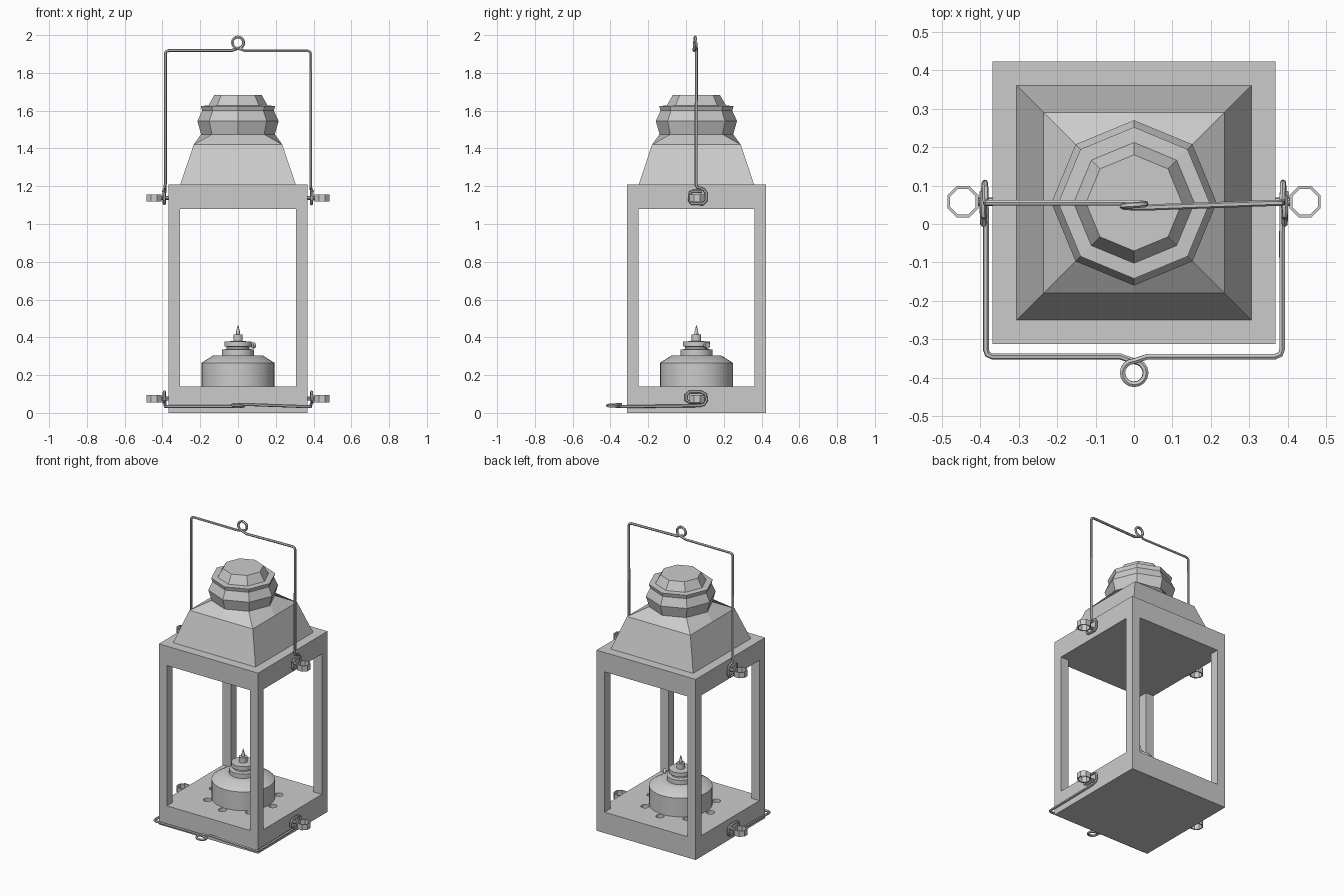
import bpy, bmesh, math
from mathutils import Vector, Matrix

if "Cube" in bpy.data.objects:
    bpy.data.objects.remove(bpy.data.objects["Cube"])

CY = 0.055  # lantern axis in y


def finish(name, bm, smooth=False):
    bmesh.ops.recalc_face_normals(bm, faces=bm.faces)
    me = bpy.data.meshes.new(name)
    bm.to_mesh(me)
    bm.free()
    ob = bpy.data.objects.new(name, me)
    bpy.context.collection.objects.link(ob)
    if smooth:
        smooth_edges(ob)
    return ob


def smooth_edges(ob):
    bpy.ops.object.select_all(action='DESELECT')
    ob.select_set(True)
    bpy.context.view_layer.objects.active = ob
    bpy.ops.object.shade_smooth_by_angle(angle=math.radians(35))


def box(bm, size, loc):
    bmesh.ops.create_cube(bm, size=1, matrix=Matrix.Translation(loc) @ Matrix.Diagonal((*size, 1)))


def loft(bm, rings, closed=False):
    """Bridge equal-length rings of points; cap the ends unless closed."""
    vs = [[bm.verts.new(p) for p in r] for r in rings]
    n = len(vs[0])
    pairs = list(zip(vs, vs[1:])) + ([(vs[-1], vs[0])] if closed else [])
    for a, b in pairs:
        for i in range(n):
            bm.faces.new((a[i], a[(i + 1) % n], b[(i + 1) % n], b[i]))
    if not closed:
        bm.faces.new(vs[0])
        bm.faces.new(vs[-1])


def ring(r, z, n, x=0, y=CY, turn=0.0):
    return [(x + r * math.cos(turn + 2 * math.pi * i / n),
             y + r * math.sin(turn + 2 * math.pi * i / n), z) for i in range(n)]


def square(h, z):
    pts = [(1, 0), (1, 1), (0, 1), (-1, 1), (-1, 0), (-1, -1), (0, -1), (1, -1)]
    return [(h * x, CY + h * y, z) for x, y in pts]


def cut(ob, cutter):
    cutter.hide_render = True
    mod = ob.modifiers.new("cut", 'BOOLEAN')
    mod.object = cutter
    mod.operation = 'DIFFERENCE'
    mod.solver = 'EXACT'
    bpy.context.view_layer.objects.active = ob
    bpy.ops.object.modifier_apply(modifier=mod.name)
    bpy.data.objects.remove(cutter)


# Box frame with windows on all four sides and vent holes in the floor
bm = bmesh.new()
box(bm, (0.735, 0.735, 1.21), (0, CY, 0.605))
frame = finish("lantern_frame", bm)
for size in ((0.615, 1, 0.94), (1, 0.615, 0.94)):
    bm = bmesh.new()
    box(bm, size, (0, CY, 0.61))
    cut(frame, finish("window_cutter", bm))
for i in range(8):
    a = 2 * math.pi * i / 8
    bm = bmesh.new()
    loft(bm, [ring(0.026, z, 12, 0.22 * math.cos(a), CY + 0.22 * math.sin(a)) for z in (0.10, 0.2)])
    cut(frame, finish("vent_cutter", bm))

# Roof: square hood blending into the octagonal chimney cap
bm = bmesh.new()
loft(bm, [square(0.305, 1.21), square(0.235, 1.42)] +
     [ring(r, z, 8) for r, z in ((0.195, 1.475), (0.215, 1.545), (0.19, 1.60),
                                 (0.197, 1.625), (0.157, 1.627), (0.125, 1.683))])
finish("roof", bm)

# Oil burner
bm = bmesh.new()
loft(bm, [ring(r, z, 32) for r, z in (
    (0.193, 0.139), (0.193, 0.265), (0.13, 0.305), (0.085, 0.305), (0.085, 0.335),
    (0.06, 0.338), (0.06, 0.35), (0.072, 0.352), (0.072, 0.378), (0.025, 0.38), (0.025, 0.415))])
finish("oil_burner", bm, True)
bm = bmesh.new()
loft(bm, [ring(r, z, 10) for r, z in ((0.012, 0.412), (0.009, 0.435), (0.001, 0.465))])
finish("flame", bm, True)

# Wick adjusting knob
bm = bmesh.new()
loft(bm, [ring(r, z, 12, y=0) for r, z in ((0.006, 0.05), (0.006, 0.088), (0.016, 0.09), (0.016, 0.105))])
bm.transform(Matrix.Translation((0, CY, 0.357)) @ Matrix.Rotation(math.radians(35), 4, 'Z')
             @ Matrix.Rotation(math.radians(90), 4, 'Y'))
finish("wick_knob", bm, True)

# Octagonal screw eyes, upper and lower pair
for level, z in (("upper", 1.138), ("lower", 0.075)):
    for side, s in (("left", -1), ("right", 1)):
        bm = bmesh.new()
        t = math.pi / 8
        x = s * 0.445
        loft(bm, [ring(r, z + h, 8, x, CY + 0.003, t) for r, h in
                  ((0.044, -0.019), (0.044, 0.019), (0.036, 0.019), (0.036, -0.019))], True)
        stem = [ring(0.011, h, 10, 0, 0) for h in (0.36, 0.407)]
        loft(bm, [[(s * p[2], CY + 0.003 + p[0], z + p[1]) for p in r] for r in stem])
        finish(f"{level}_{side}_eye", bm)


def wire(name, pts, radius=0.008):
    cu = bpy.data.curves.new(name, 'CURVE')
    cu.dimensions = '3D'
    cu.bevel_depth = radius
    cu.bevel_resolution = 1
    cu.use_fill_caps = True
    sp = cu.splines.new('POLY')
    sp.points.add(len(pts) - 1)
    for p, co in zip(sp.points, pts):
        p.co = (*co, 1)
    ob = bpy.data.objects.new(name, cu)
    bpy.context.collection.objects.link(ob)
    bpy.ops.object.select_all(action='DESELECT')
    ob.select_set(True)
    bpy.context.view_layer.objects.active = ob
    bpy.ops.object.convert(target='MESH')
    smooth_edges(bpy.context.view_layer.objects.active)


def handle(name, hook, to_world, reach):
    """hook: (y, z) points from the free end to the straight arm; reach: arm length."""
    def arm(s):
        n = len(hook)
        return [(s * (0.394 - 0.009 * i / (n - 1)), y, z) for i, (y, z) in enumerate(hook)]

    def top(x, u, d):
        return to_world(x, reach + u, d)
    corner = [(0.385, -0.018), (0.381, -0.006), (0.367, 0)]
    left = arm(-1) + [top(-x, u, 0.003) for x, u in corner]
    right = arm(1) + [top(x, u, 0.003) for x, u in corner]
    # Central hanging loop, slightly helical so the wire passes itself
    loop = [top(-0.035, 0, 0.003)]
    for i in range(17):
        a = -math.pi / 2 + 2 * math.pi * i / 16
        loop.append(top(0.030 * math.cos(a), 0.042 + 0.030 * math.sin(a), 0.003 - 0.012 * i / 16))
    loop.append(top(0.035, 0, -0.009))
    wire(name, left + loop + right[::-1])


# Raised carrying handle
handle("carry_handle",
       [(0.085, 1.172), (0.04, 1.175), (0.022, 1.168), (0.018, 1.125), (0.03, 1.108),
        (0.09, 1.106), (0.106, 1.122), (0.106, 1.165), (0.095, 1.182), (0.06, 1.195), (0.053, 1.21)],
       lambda x, u, d: (x, CY - 0.003 + d, u), 1.918)

# Lower handle folded forward under the front
handle("lower_handle",
       [(0.08, 0.056), (0.02, 0.056), (0.0, 0.068), (0.0, 0.095), (0.018, 0.111),
        (0.08, 0.111), (0.104, 0.098), (0.108, 0.065), (0.095, 0.045), (0.07, 0.038), (-0.02, 0.037)],
       lambda x, u, d: (x, -u, 0.036 - d), 0.345)
